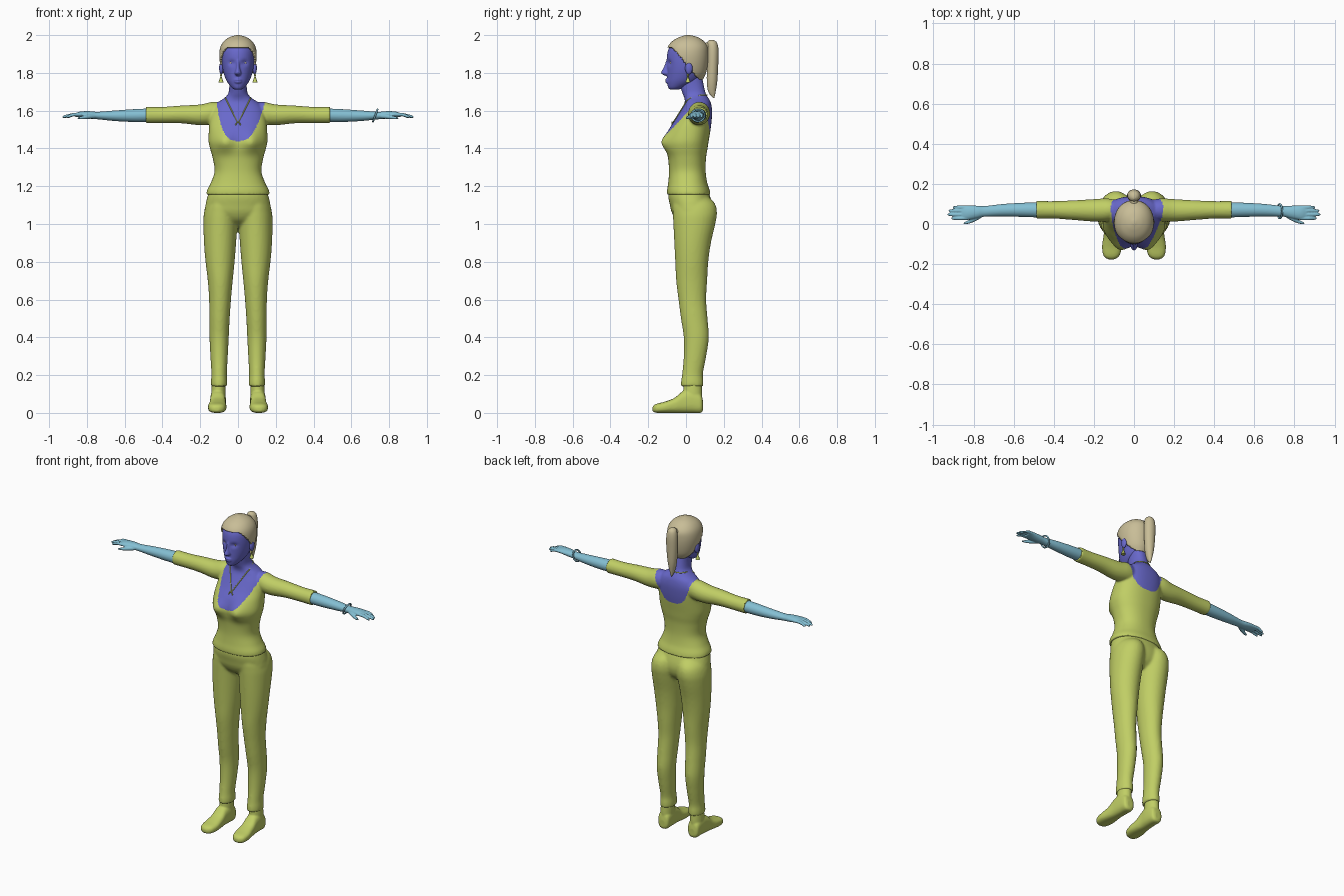
import bpy, bmesh, math
from mathutils import Vector, Matrix
from mathutils.bvhtree import BVHTree


def material(name, rgb):
    m = bpy.data.materials.new(name)
    m.diffuse_color = (*rgb, 1)
    return m


CLOTH = material("lime_cloth", (0.53, 0.62, 0.13))
SKIN = material("violet_skin", (0.14, 0.14, 0.60))
GLOVE = material("sky_blue", (0.23, 0.52, 0.65))
HAIR = material("sand_hair", (0.58, 0.51, 0.31))


def smooth_rows(rows, steps):
    """Catmull-Rom interpolation through section rows."""
    out = []
    for i in range(len(rows) - 1):
        a, b, c, d = (rows[max(0, min(len(rows) - 1, i + k))] for k in (-1, 0, 1, 2))
        for s in range(steps):
            t = s / steps
            out.append([0.5 * (2 * q + (r - p) * t + (2 * p - 5 * q + 4 * r - u) * t * t
                               + (3 * q - p - 3 * r + u) * t ** 3)
                        for p, q, r, u in zip(a, b, c, d)])
    return out + [list(rows[-1])]


def loft(bm, rows, axis="z", n=32, steps=5, p=2.0, side=1):
    """Rows are (position, centre, half width, low, high) along an axis."""
    rings = []
    for t, c, w, lo, hi in smooth_rows(rows, steps):
        ring = []
        for k in range(n):
            a = 2 * math.pi * k / n
            ca, sa = math.cos(a), math.sin(a)
            u = c + w * math.copysign(abs(ca) ** (2 / p), ca)
            v = (lo + hi) / 2 + (hi - lo) / 2 * math.copysign(abs(sa) ** (2 / p), sa)
            co = {"z": (u, v, t), "x": (t, v, u), "y": (u, t, v)}[axis]
            ring.append(bm.verts.new((co[0] * side, co[1], co[2])))
        rings.append(ring)
    for r0, r1 in zip(rings, rings[1:]):
        for k in range(n):
            bm.faces.new((r0[k], r0[(k + 1) % n], r1[(k + 1) % n], r1[k]))
    bm.faces.new(rings[0])
    bm.faces.new(rings[-1])


def ball(bm, loc, radii):
    m = Matrix.Translation(loc) @ Matrix.Diagonal((*radii, 1))
    bmesh.ops.create_uvsphere(bm, u_segments=20, v_segments=12, radius=1, matrix=m)


def finish(bm, name, mats, voxel=0, smooth=0, rule=None):
    bmesh.ops.recalc_face_normals(bm, faces=bm.faces)
    me = bpy.data.meshes.new(name)
    bm.to_mesh(me)
    bm.free()
    ob = bpy.data.objects.new(name, me)
    bpy.context.collection.objects.link(ob)
    if voxel:  # fuse overlapping volumes into one skin
        r = ob.modifiers.new("fuse", "REMESH")
        r.mode, r.voxel_size = "VOXEL", voxel
        s = ob.modifiers.new("soften", "SMOOTH")
        s.factor, s.iterations = 0.5, smooth
        dg = bpy.context.evaluated_depsgraph_get()
        me = bpy.data.meshes.new_from_object(ob.evaluated_get(dg))
        ob.modifiers.clear()
        ob.data = me
    me.materials.clear()
    for m in mats:
        me.materials.append(m)
    for f in me.polygons:
        f.use_smooth = True
        f.material_index = rule(f.center) if rule else 0
    me.set_sharp_from_angle(angle=math.radians(50))
    return ob


def bump(x, z, cx, cz, sx, sz):
    return math.exp(-((abs(x) - cx) / sx) ** 2 - ((z - cz) / sz) ** 2)


# Top with sleeves, chest and neck
bm = bmesh.new()
loft(bm, [(1.155, 0, .168, -.1, .13), (1.18, 0, .163, -.1, .125), (1.22, 0, .143, -.094, .112),
          (1.28, 0, .124, -.09, .104), (1.35, 0, .134, -.095, .106), (1.40, 0, .148, -.106, .114),
          (1.44, 0, .156, -.108, .12), (1.50, 0, .154, -.09, .13), (1.55, 0, .15, -.058, .136),
          (1.60, 0, .14, -.028, .138), (1.64, 0, .112, -.008, .132), (1.665, 0, .075, -.008, .12),
          (1.69, 0, .052, -.018, .105), (1.73, 0, .046, -.03, .095), (1.78, 0, .046, -.03, .085)],
     n=64, p=2.25)
for v in bm.verts:
    if v.co.y < 0:
        v.co.y -= 0.03 * bump(v.co.x, v.co.z, .072, 1.435, .045, .05)
for s in (1, -1):
    loft(bm, [(.07, 1.585, .05, .03, .115), (.13, 1.587, .06, .014, .127), (.2, 1.578, .055, .012, .124),
              (.3, 1.58, .047, .02, .118), (.4, 1.577, .043, .027, .114), (.487, 1.577, .044, .026, .115)],
         "x", side=s)


def neckline(c):
    x = abs(c.x - 0.015 * max(0, (c.z - 1.44) / 0.2))
    if c.z > 1.668:
        return 1
    low = 1.44 + 97 * x ** 3 if c.y < 0.06 else 1.49 + 70 * x ** 3
    return int(x < 0.132 and c.z > low)


top = finish(bm, "top_and_neck", [CLOTH, SKIN], 0.006, 5, neckline)

# Trousers
bm = bmesh.new()
loft(bm, [(.985, 0, .05, 0, .09), (1.02, 0, .12, -.05, .125), (1.06, 0, .172, -.075, .14),
          (1.1, 0, .172, -.085, .14), (1.15, 0, .16, -.094, .126), (1.2, 0, .14, -.085, .105)],
     n=48, p=2.2)
for s in (1, -1):
    loft(bm, [(.14, .1, .043, -.027, .092), (.17, .1, .043, -.026, .092), (.21, .1, .041, -.02, .09),
              (.3, .1, .046, -.012, .107), (.4, .1, .051, -.012, .121), (.5, .098, .054, -.027, .114),
              (.6, .095, .058, -.04, .107), (.7, .094, .066, -.052, .112), (.8, .095, .077, -.057, .118),
              (.9, .095, .085, -.062, .132), (1., .093, .09, -.067, .155), (1.06, .09, .09, -.07, .164),
              (1.11, .085, .08, -.07, .152), (1.15, .07, .06, -.05, .11)], side=s)
finish(bm, "trousers", [CLOTH], 0.008, 4)

for s, label in ((1, "left"), (-1, "right")):
    # Shoe
    bm = bmesh.new()
    loft(bm, [(.09, .105, .018, .015, .06), (.078, .105, .036, 0, .1), (.03, .105, .041, 0, .125),
              (-.02, .107, .041, 0, .112), (-.06, .108, .044, 0, .08), (-.11, .11, .049, 0, .06),
              (-.15, .112, .043, 0, .05), (-.168, .113, .03, .003, .042), (-.177, .113, .012, .01, .03)],
         "y", p=2.6, side=s)
    loft(bm, [(.03, .105, .036, 0, .085), (.1, .104, .038, -.015, .086), (.18, .102, .035, -.01, .082)],
         side=s)
    finish(bm, label + "_shoe", [CLOTH], 0.005, 3)

    # Forearm, palm, fingers and thumb
    bm = bmesh.new()
    loft(bm, [(.46, 1.576, .036, .032, .108), (.55, 1.574, .034, .035, .106), (.65, 1.573, .028, .038, .1),
              (.74, 1.574, .02, .037, .09), (.78, 1.577, .02, .029, .091), (.83, 1.58, .016, .021, .092),
              (.862, 1.577, .01, .022, .09)], "x", side=s)
    for y, tip in ((.028, .912), (.047, .93), (.066, .924), (.083, .905)):
        loft(bm, [(.83, 1.58, .009, y - .009, y + .009), (.87, 1.579, .009, y - .009, y + .009),
                  (tip - .012, 1.569, .0075, y - .0075, y + .0075), (tip, 1.565, .003, y - .003, y + .003)],
             "x", n=12, side=s)
    loft(bm, [(.755, 1.57, .01, .035, .06), (.79, 1.568, .012, .014, .04), (.825, 1.563, .009, .001, .02),
              (.85, 1.56, .004, -.002, .007)], "x", n=12, side=s)
    finish(bm, label + "_forearm_and_hand", [GLOVE], 0.0035, 2)

    # Ear, eye and earring
    bm = bmesh.new()
    ball(bm, (.088 * s, .015, 1.825), (.012, .02, .033))
    finish(bm, label + "_ear", [SKIN])
    bm = bmesh.new()
    ball(bm, (.034 * s, -.073, 1.853), (.014, .012, .008))
    finish(bm, label + "_eye", [HAIR])
    bm = bmesh.new()
    bmesh.ops.create_cone(bm, cap_ends=True, segments=12, radius1=.013, radius2=.003, depth=.03,
                          matrix=Matrix.Translation((.09 * s, .01, 1.765)))
    ball(bm, (.09 * s, .01, 1.787), (.005, .005, .008))
    finish(bm, label + "_earring", [CLOTH])

# Head with nose and lips
bm = bmesh.new()
loft(bm, [(1.712, 0, .018, -.085, -.04), (1.722, 0, .034, -.094, -.01), (1.75, 0, .056, -.1, .05),
          (1.78, 0, .07, -.1, .078), (1.82, 0, .081, -.1, .096), (1.87, 0, .086, -.102, .104),
          (1.92, 0, .085, -.095, .104), (1.96, 0, .068, -.07, .085), (1.985, 0, .035, -.03, .045)], n=48)
for v in bm.verts:
    if v.co.y < 0:
        v.co.y += 0.011 * bump(v.co.x, v.co.z, .034, 1.853, .018, .014)
loft(bm, [(1.784, 0, .01, -.11, -.07), (1.796, 0, .018, -.131, -.07), (1.808, 0, .016, -.13, -.07),
          (1.83, 0, .01, -.118, -.07), (1.86, 0, .009, -.107, -.07), (1.88, 0, .01, -.1, -.07)], n=16)
loft(bm, [(1.743, 0, .012, -.1, -.06), (1.75, 0, .024, -.11, -.06), (1.757, 0, .024, -.106, -.06),
          (1.763, 0, .024, -.112, -.06), (1.772, 0, .01, -.104, -.06)], n=16, steps=3)
finish(bm, "head", [SKIN], 0.004, 3)

# Hair cap, cut open around the face
bm = bmesh.new()
loft(bm, [(1.765, 0, .062, -.08, .09), (1.80, 0, .082, -.09, .106), (1.85, 0, .095, -.1, .116),
          (1.9, 0, .099, -.102, .119), (1.94, 0, .092, -.095, .114), (1.97, 0, .072, -.07, .092),
          (1.99, 0, .042, -.033, .06), (2.0, 0, .008, .0, .02)], n=72, steps=8, p=2.1)
cut = [f for f in bm.faces if f.calc_center_median().z < 1.935
       and f.calc_center_median().y < -.07 + (1.93 - f.calc_center_median().z) * .85]
bmesh.ops.delete(bm, geom=cut, context="FACES")
cap = finish(bm, "hair_cap", [HAIR])
sol = cap.modifiers.new("thickness", "SOLIDIFY")
sol.thickness, sol.offset = 0.012, -1

# Ponytail and its tie
bm = bmesh.new()
loft(bm, [(1.668, 0, .003, .143, .15), (1.70, 0, .014, .118, .157), (1.76, 0, .027, .11, .166),
          (1.85, 0, .034, .112, .171), (1.92, 0, .034, .112, .172), (1.96, 0, .026, .113, .164),
          (1.975, 0, .008, .125, .145)], n=24)
ball(bm, (0, .11, 1.94), (.02, .025, .02))
finish(bm, "ponytail", [HAIR])


def wire(name, pts, radius, mat):
    cu = bpy.data.curves.new(name, "CURVE")
    cu.dimensions, cu.bevel_depth, cu.bevel_resolution = "3D", radius, 2
    sp = cu.splines.new("POLY")
    sp.points.add(len(pts) - 1)
    for q, co in zip(sp.points, pts):
        q.co = (*co, 1)
    sp.use_cyclic_u = True
    cu.materials.append(mat)
    bpy.context.collection.objects.link(bpy.data.objects.new(name, cu))


# Necklace laid on the chest, with a ring pendant
tree = BVHTree.FromPolygons([v.co for v in top.data.vertices], [f.vertices[:] for f in top.data.polygons])
path = []
for k in range(-12, 13):
    x = .066 * k / 12
    path.append((x, -1, 1.535 + .13 * abs(k) / 12))
path += [(.055 * math.cos(math.pi * k / 10), 1, 1.682) for k in range(1, 10)]
chain = []
for x, y, z in path:
    hit = tree.ray_cast(Vector((x, y, z)), Vector((0, -y, 0)))[0]
    if hit:
        chain.append(hit + Vector((0, y * .002, 0)))
wire("necklace", chain, .003, CLOTH)
drop = chain[12] + Vector((0, -.004, -.008))
wire("pendant", [drop + Vector((.012 * math.cos(a * math.pi / 8), 0, .012 * math.sin(a * math.pi / 8)))
                 for a in range(16)], .003, CLOTH)

# Bracelet
wire("bracelet", [(.727 + .012 * math.sin(a * math.pi / 12), .064 + .035 * math.cos(a * math.pi / 12),
                   1.575 + .032 * math.sin(a * math.pi / 12)) for a in range(24)], .005, GLOVE)
